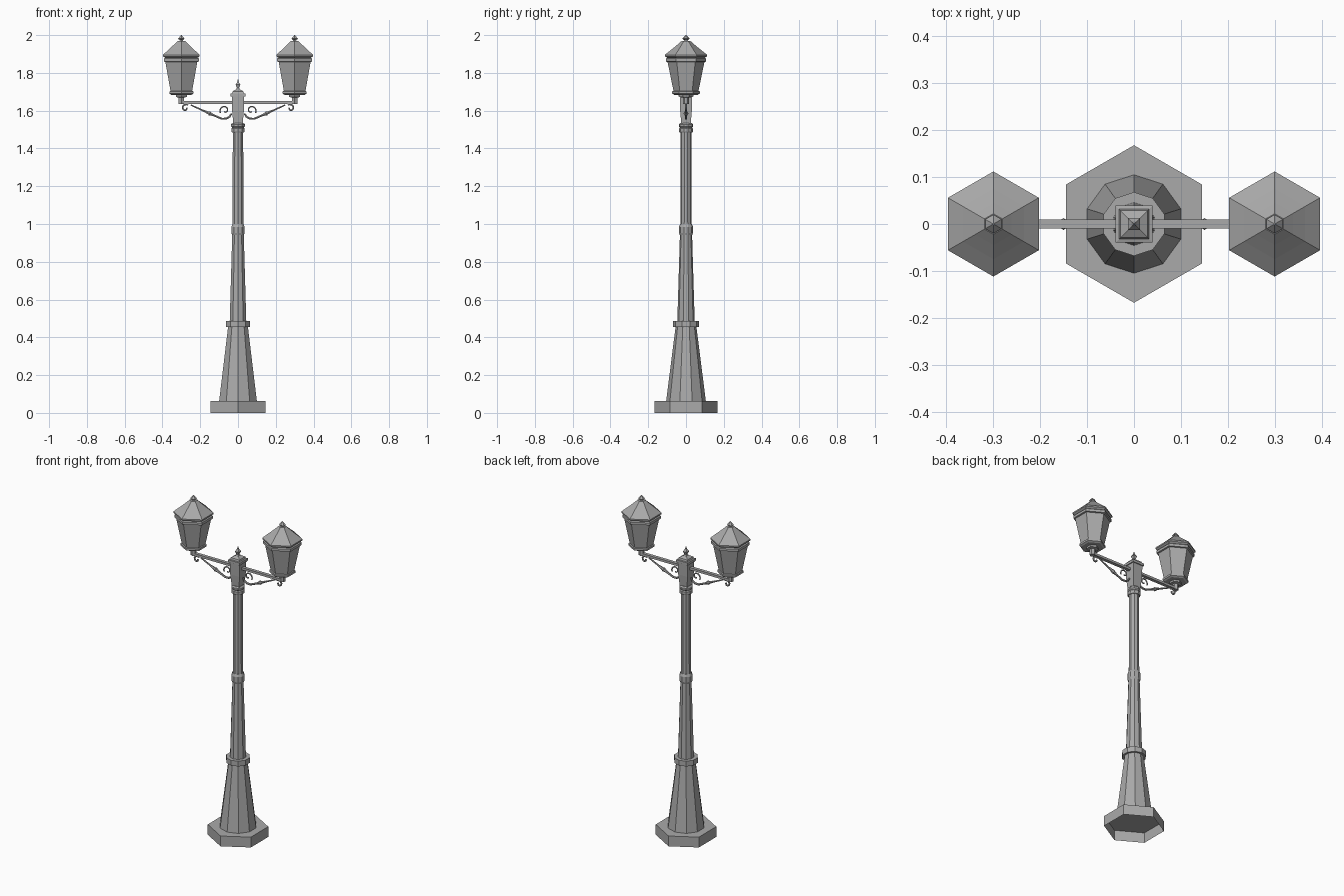
import bpy, bmesh
from math import sin, cos, pi, radians
from mathutils import Vector

if "Cube" in bpy.data.objects:
    bpy.data.objects.remove(bpy.data.objects["Cube"])

GREY = (0.4, 0.4, 0.4, 1)
metal = bpy.data.materials.new("grey metal")
metal.use_nodes = True
metal.diffuse_color = GREY
metal.node_tree.nodes["Principled BSDF"].inputs["Base Color"].default_value = GREY


def finish(name, bm):
    bmesh.ops.recalc_face_normals(bm, faces=bm.faces)
    mesh = bpy.data.meshes.new(name)
    bm.to_mesh(mesh)
    bm.free()
    mesh.materials.append(metal)
    obj = bpy.data.objects.new(name, mesh)
    bpy.context.collection.objects.link(obj)
    return obj


def turned(name, profile, sides, x=0, start=90, bottom=True):
    """Loft regular polygon rings through (radius, height) pairs."""
    bm = bmesh.new()
    rings = []
    for r, z in profile:
        angles = [radians(start) + 2 * pi * i / sides for i in range(sides)]
        rings.append([bm.verts.new((x + r * cos(a), r * sin(a), z)) for a in angles])
    for low, high in zip(rings, rings[1:]):
        for i in range(sides):
            j = (i + 1) % sides
            bm.faces.new((low[i], low[j], high[j], high[i]))
    bm.faces.new(rings[-1])
    if bottom:
        bm.faces.new(rings[0][::-1])
    return finish(name, bm)


def swept(name, path, radii, sides=6):
    """Sweep a polygon along a path of (x, z) points with varying radius."""
    bm = bmesh.new()
    pts = [Vector((x, 0, z)) for x, z in path]
    rings = []
    for i, p in enumerate(pts):
        along = (pts[min(i + 1, len(pts) - 1)] - pts[max(i - 1, 0)]).normalized()
        across = Vector((-along.z, 0, along.x))
        ring = []
        for k in range(sides):
            a = 2 * pi * (k + 0.5) / sides
            ring.append(bm.verts.new(p + radii[i] * (across * cos(a) + Vector((0, sin(a), 0)))))
        rings.append(ring)
    for a, b in zip(rings, rings[1:]):
        for i in range(sides):
            j = (i + 1) % sides
            bm.faces.new((a[i], a[j], b[j], b[i]))
    bm.faces.new(rings[0][::-1])
    bm.faces.new(rings[-1])
    return finish(name, bm)


def spiral(cx, cz, r0, r1, a0, a1, steps):
    out = []
    for i in range(steps + 1):
        t = i / steps
        r, a = r0 + (r1 - r0) * t, radians(a0 + (a1 - a0) * t)
        out.append((cx + r * cos(a), cz + r * sin(a)))
    return out


# Post: open hexagonal plinth, ten-sided pedestal and shaft
turned("plinth", [(0.168, 0), (0.168, 0.063)], 6, bottom=False)
turned("pedestal", [(0.105, 0.063), (0.055, 0.457)], 10)
turned("pedestal_collar", [(0.068, 0.455), (0.068, 0.487)], 10)
turned("lower_shaft", [(0.046, 0.487), (0.032, 0.95)], 10)
turned("middle_ring", [(0.032, 0.94), (0.037, 0.953), (0.037, 0.985), (0.031, 1.0)], 10)
turned("upper_shaft", [(0.03, 1.0), (0.029, 1.49)], 10)
turned("neck_rings", [(0.034, 1.485), (0.037, 1.49), (0.037, 1.505), (0.032, 1.51),
                      (0.038, 1.517), (0.038, 1.528), (0.03, 1.535)], 10)

# Square head block and its finial
S = 2 ** 0.5
turned("head_block", [(r * S, z) for r, z in
                      [(0.025, 1.53), (0.031, 1.6), (0.033, 1.675), (0.039, 1.675), (0.039, 1.69),
                       (0.032, 1.692), (0.029, 1.702), (0.012, 1.712)]], 4, start=45)
turned("head_finial", [(r * S, z) for r, z in
                       [(0.012, 1.71), (0.006, 1.72), (0.013, 1.738),
                        (0.005, 1.75), (0.001, 1.766)]], 4, start=45)

for side, label in ((1, "left"), (-1, "right")):
    x = 0.3 * side

    # Six-sided lantern with eaves, roof and finial
    turned(label + "_lantern_holder", [(0.016, 1.635), (0.016, 1.67), (0.034, 1.672),
                                       (0.034, 1.682), (0.03, 1.69)], 6, x)
    turned(label + "_lantern_body", [(0.062, 1.684), (0.073, 1.69), (0.073, 1.702),
                                     (0.066, 1.704), (0.098, 1.86)], 6, x)
    turned(label + "_lantern_eaves", [(0.098, 1.858), (0.107, 1.86), (0.107, 1.875),
                                      (0.1, 1.88), (0.112, 1.888), (0.112, 1.896)], 6, x)
    turned(label + "_lantern_roof", [(0.112, 1.896), (0.075, 1.925), (0.045, 1.95),
                                     (0.022, 1.97)], 6, x)
    turned(label + "_lantern_finial", [(0.012, 1.968), (0.009, 1.973), (0.02, 1.981),
                                       (0.002, 2.0)], 6, x)

    # Horizontal arm
    bm = bmesh.new()
    bmesh.ops.create_cube(bm, size=1)
    for v in bm.verts:
        v.co = Vector((v.co.x * 0.29 + 0.16 * side, v.co.y * 0.02, v.co.z * 0.014 + 1.643))
    finish(label + "_arm", bm)

    # Scrolled brace: inner curl, straight run, outer curl
    inner = spiral(0.07, 1.602, 0.008, 0.027, 290, -30, 14)
    lower = [(0.088, 1.574), (0.078, 1.561), (0.092, 1.56)]
    run = [(0.12, 1.572), (0.19, 1.603), (0.25, 1.63)]
    inner_path = [(side * a, b) for a, b in inner]
    swept(label + "_inner_scroll", inner_path, [0.004] * len(inner_path))
    foot = [(0.034, 1.585), (0.045, 1.568), (0.062, 1.558), (0.085, 1.557)] + run
    swept(label + "_brace", [(side * a, b) for a, b in foot],
          [0.005, 0.006, 0.006, 0.006, 0.006, 0.005, 0.004])
    ends = [(0.125, 1.574), (0.145, 1.583), (0.15, 1.585), (0.156, 1.588), (0.18, 1.599)]
    swept(label + "_brace_collar", [(side * a, b) for a, b in ends],
          [0.006, 0.009, 0.013, 0.009, 0.006])
    curl = spiral(0.278, 1.614, 0.021, 0.006, 130, -200, 12)
    swept(label + "_outer_scroll", [(side * a, b) for a, b in curl], [0.005] * len(curl))
